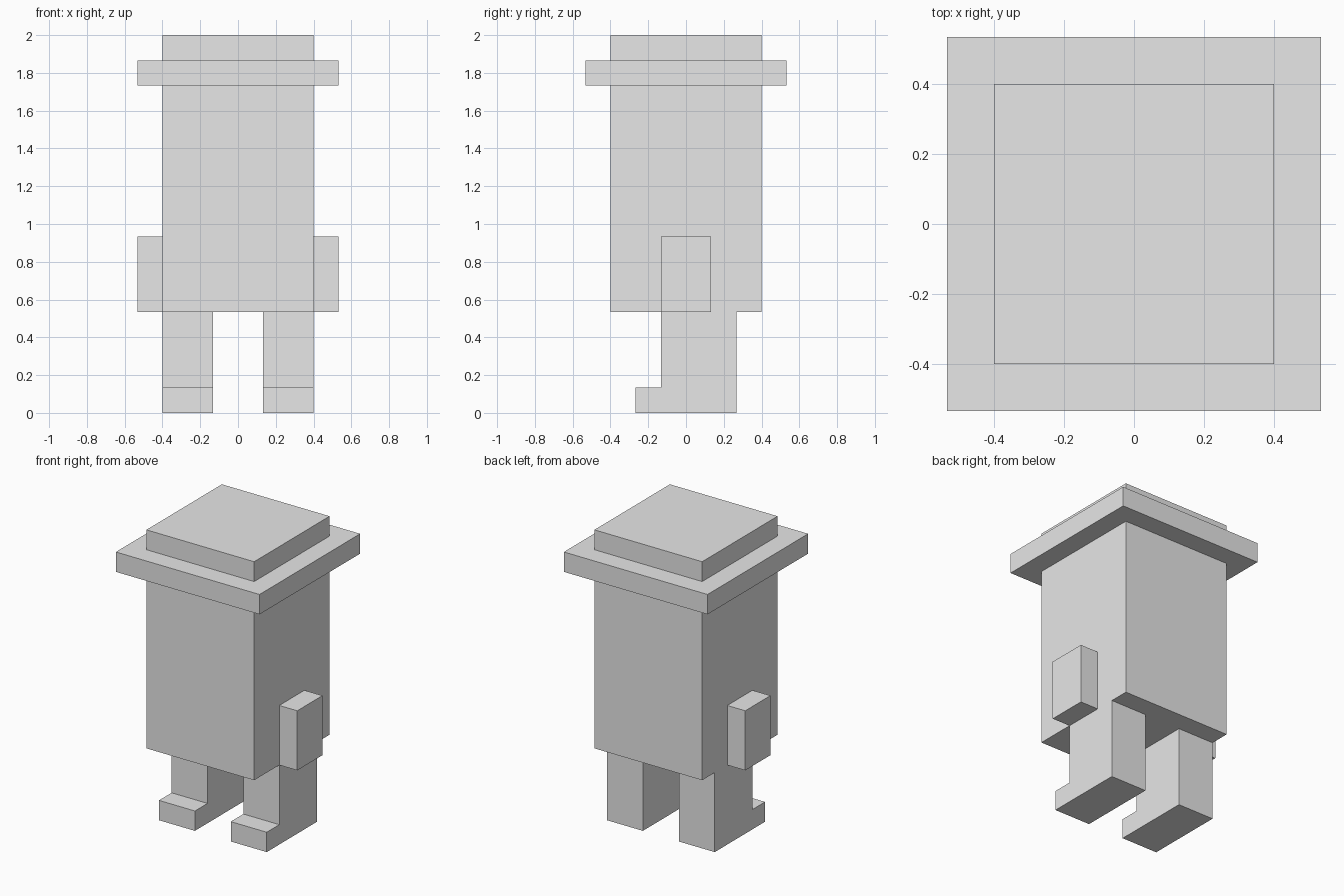
import bpy
import bmesh
from mathutils import Vector

# Remove the default cube
cube = bpy.data.objects.get("Cube")
if cube:
    bpy.data.objects.remove(cube, do_unlink=True)

U = 2 / 15  # one grid block of the figure

# Single plain material
grey = bpy.data.materials.new("plain_grey")
grey.use_nodes = True
colour = (0.8, 0.8, 0.8, 1)
grey.diffuse_color = colour
grey.node_tree.nodes["Principled BSDF"].inputs["Base Color"].default_value = colour


def extrude_profile(name, profile, x0, x1):
    """Extrude a (y, z) outline, in blocks, from x0 to x1."""
    bm = bmesh.new()
    face = bm.faces.new([bm.verts.new((x0 * U, y * U, z * U)) for y, z in profile])
    result = bmesh.ops.extrude_face_region(bm, geom=[face], use_keep_orig=True)
    moved = [g for g in result["geom"] if isinstance(g, bmesh.types.BMVert)]
    bmesh.ops.translate(bm, verts=moved, vec=Vector(((x1 - x0) * U, 0, 0)))
    bmesh.ops.recalc_face_normals(bm, faces=bm.faces)
    mesh = bpy.data.meshes.new(name)
    bm.to_mesh(mesh)
    bm.free()
    mesh.materials.append(grey)
    obj = bpy.data.objects.new(name, mesh)
    bpy.context.collection.objects.link(obj)
    return obj


def box(name, x0, x1, y0, y1, z0, z1):
    return extrude_profile(name, [(y0, z0), (y1, z0), (y1, z1), (y0, z1)], x0, x1)


# Tall body whose top rises through the hat brim
box("body", -3, 3, -3, 3, 4, 15)
box("hat_brim", -4, 4, -4, 4, 13, 14)

# Legs with forward-pointing feet, and stubby arms on each side
leg_outline = [(-2, 0), (2, 0), (2, 4), (-1, 4), (-1, 1), (-2, 1)]
for side, s in (("left", 1), ("right", -1)):
    extrude_profile(side + "_leg", leg_outline, *sorted((s, 3 * s)))
    box(side + "_arm", *sorted((3 * s, 4 * s)), -1, 1, 4, 7)
